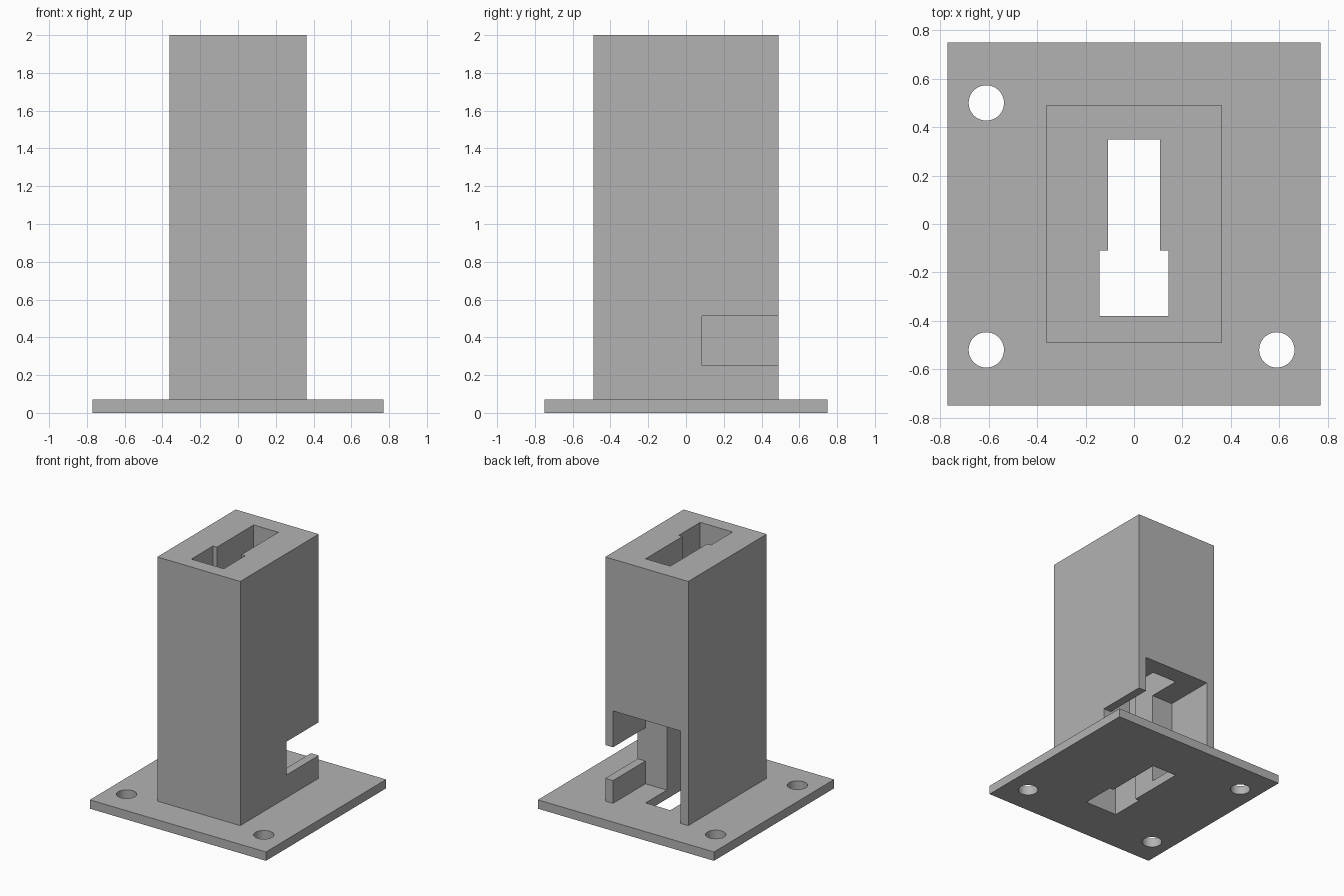
import bpy
import bmesh
from mathutils import Vector

cube = bpy.data.objects.get("Cube")
if cube:
    bpy.data.objects.remove(cube, do_unlink=True)

grey = bpy.data.materials.new("plain grey")
grey.use_nodes = True
GREY = (0.45, 0.45, 0.45, 1)
grey.diffuse_color = GREY
grey.node_tree.nodes["Principled BSDF"].inputs["Base Color"].default_value = GREY

BASE_TOP = 0.07
HEIGHT = 2.0


def prism(name, outline, z0, z1):
    """Extrude a flat outline from z0 up to z1."""
    bm = bmesh.new()
    face = bm.faces.new([bm.verts.new((x, y, z0)) for x, y in outline])
    top = bmesh.ops.extrude_face_region(bm, geom=[face])["geom"]
    verts = [v for v in top if isinstance(v, bmesh.types.BMVert)]
    bmesh.ops.translate(bm, verts=verts, vec=Vector((0, 0, z1 - z0)))
    bmesh.ops.recalc_face_normals(bm, faces=bm.faces)
    mesh = bpy.data.meshes.new(name)
    bm.to_mesh(mesh)
    bm.free()
    mesh.materials.append(grey)
    obj = bpy.data.objects.new(name, mesh)
    bpy.context.collection.objects.link(obj)
    return obj


def box(name, x0, x1, y0, y1, z0, z1):
    return prism(name, [(x0, y0), (x1, y0), (x1, y1), (x0, y1)], z0, z1)


def cylinder(name, x, y, radius, z0, z1):
    bpy.ops.mesh.primitive_cylinder_add(
        vertices=48, radius=radius, depth=z1 - z0, location=(x, y, (z0 + z1) / 2))
    obj = bpy.context.object
    obj.name = name
    obj.data.materials.append(grey)
    return obj


def cut(target, cutter):
    """Subtract the cutter, then discard it."""
    cutter.hide_render = True
    mod = target.modifiers.new("cut", "BOOLEAN")
    mod.operation = "DIFFERENCE"
    mod.solver = "EXACT"
    mod.object = cutter
    bpy.context.view_layer.objects.active = target
    bpy.ops.object.modifier_apply(modifier=mod.name)
    bpy.data.objects.remove(cutter, do_unlink=True)


# Stepped slot running through the whole height
right_half = [(0.142, -0.38), (0.142, -0.11), (0.108, -0.11), (0.108, 0.35)]
slot = right_half + [(-x, y) for x, y in reversed(right_half)]

# Base plate with slot and three screw holes
base = box("base_plate", -0.77, 0.77, -0.75, 0.75, 0, BASE_TOP)
cut(base, prism("slot_cutter", slot, -0.1, 0.2))
for x, y in [(-0.61, 0.5), (-0.61, -0.52), (0.59, -0.52)]:
    cut(base, cylinder("hole_cutter", x, y, 0.073, -0.1, 0.2))

# Tower with slot, rear pocket and side notch
tower = box("tower", -0.363, 0.363, -0.49, 0.49, BASE_TOP, HEIGHT)
cut(tower, prism("slot_cutter", slot, 0, HEIGHT + 0.1))
cut(tower, box("pocket_cutter", -0.295, 0.295, 0.085, 0.6, 0, 0.8))
cut(tower, box("notch_cutter", 0.2, 0.5, 0.085, 0.6, 0.25, 0.513))

# Smooth hole walls, sharp corners elsewhere
bpy.ops.object.select_all(action="DESELECT")
for obj in (base, tower):
    obj.select_set(True)
bpy.context.view_layer.objects.active = base
bpy.ops.object.shade_smooth_by_angle()
